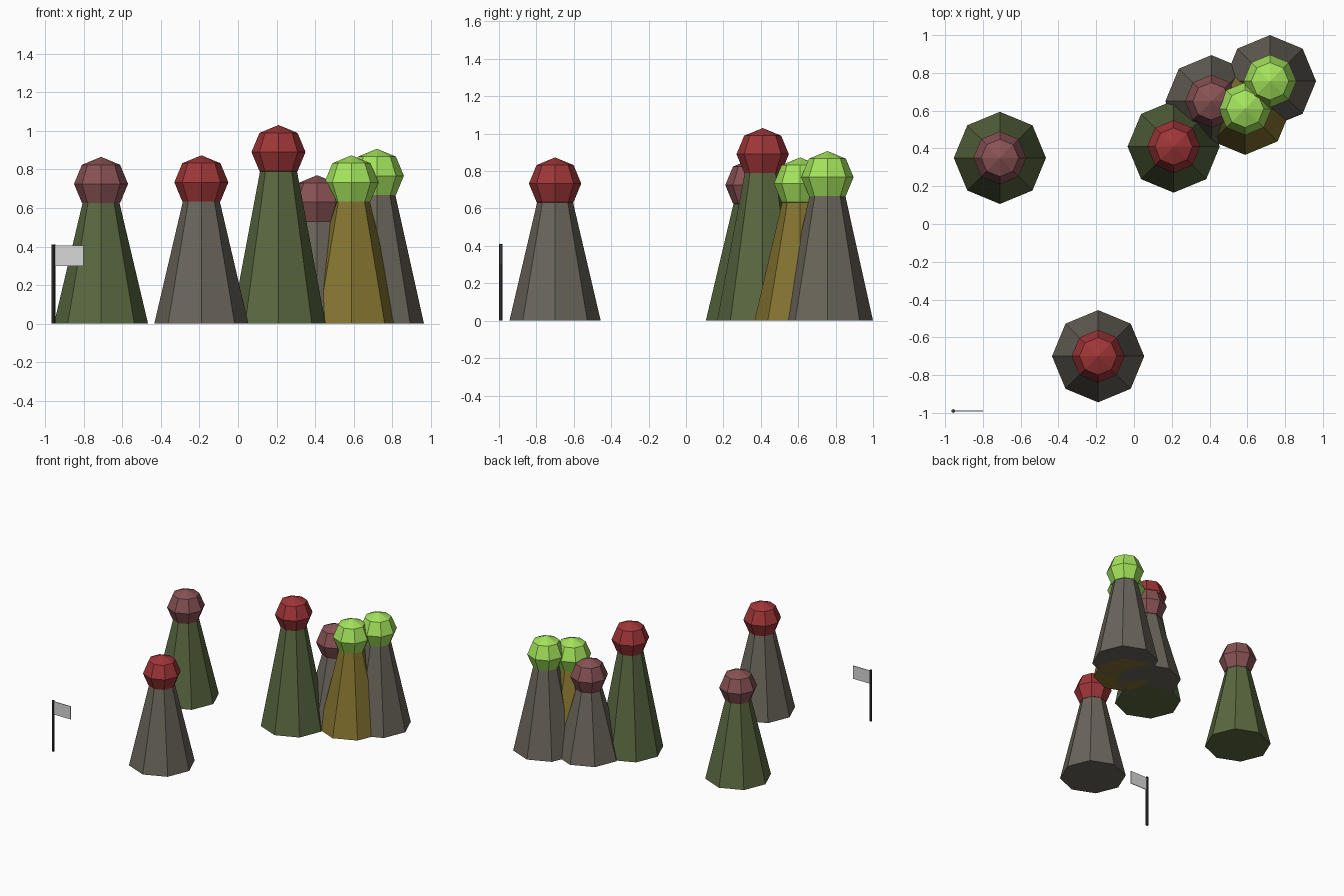
import bpy, bmesh
from math import radians
from mathutils import Matrix

if "Cube" in bpy.data.objects:
    bpy.data.objects.remove(bpy.data.objects["Cube"])


def material(name, rgb):
    lin = [((c / 255 + 0.055) / 1.055) ** 2.4 for c in rgb]
    m = bpy.data.materials.new(name)
    m.diffuse_color = (*lin, 1)
    m.use_nodes = True
    m.node_tree.nodes["Principled BSDF"].inputs["Base Color"].default_value = m.diffuse_color
    return m


green = material("olive green", (90, 104, 64))
grey = material("stone grey", (106, 101, 90))
ochre = material("ochre", (134, 116, 48))
red = material("red", (160, 54, 56))
dusty = material("dusty red", (136, 82, 84))
lime = material("lime", (164, 228, 92))
dark = material("dark pole", (60, 56, 54))
cloth = material("pale cloth", (216, 216, 216))


def add(name, bm, mat, loc):
    me = bpy.data.meshes.new(name)
    bm.to_mesh(me)
    bm.free()
    me.materials.append(mat)
    ob = bpy.data.objects.new(name, me)
    ob.location = loc
    bpy.context.collection.objects.link(ob)


def cone(r1, r2, h, n=8):
    bm = bmesh.new()
    bmesh.ops.create_cone(bm, cap_ends=True, segments=n, radius1=r1, radius2=r2,
                          depth=h, matrix=Matrix.Translation((0, 0, h / 2)))
    return bm


# pawns: x, y, head centre height, body colour, head colour
HEAD = 0.14
pawns = [(-0.71, 0.35, 0.725, green, dusty),
         (-0.19, -0.70, 0.733, grey, red),
         (0.21, 0.41, 0.89, green, red),
         (0.41, 0.65, 0.63, grey, dusty),
         (0.588, 0.61, 0.733, ochre, lime),
         (0.72, 0.756, 0.767, grey, lime)]
for i, (x, y, z, body, head) in enumerate(pawns, 1):
    add(f"pawn_body_{i}", cone(0.244, 0.096, z - 0.1), body, (x, y, 0))
    bm = bmesh.new()
    bmesh.ops.create_uvsphere(bm, u_segments=8, v_segments=4, radius=HEAD)
    add(f"pawn_head_{i}", bm, head, (x, y, z))

# flag pole and flag
add("flag_pole", cone(0.01, 0.01, 0.41), dark, (-0.957, -0.99, 0))
bm = bmesh.new()
bmesh.ops.create_cube(bm, size=1, matrix=Matrix.Diagonal((0.156, 0.005, 0.105, 1)))
add("flag", bm, cloth, (-0.878, -0.99, 0.352))
